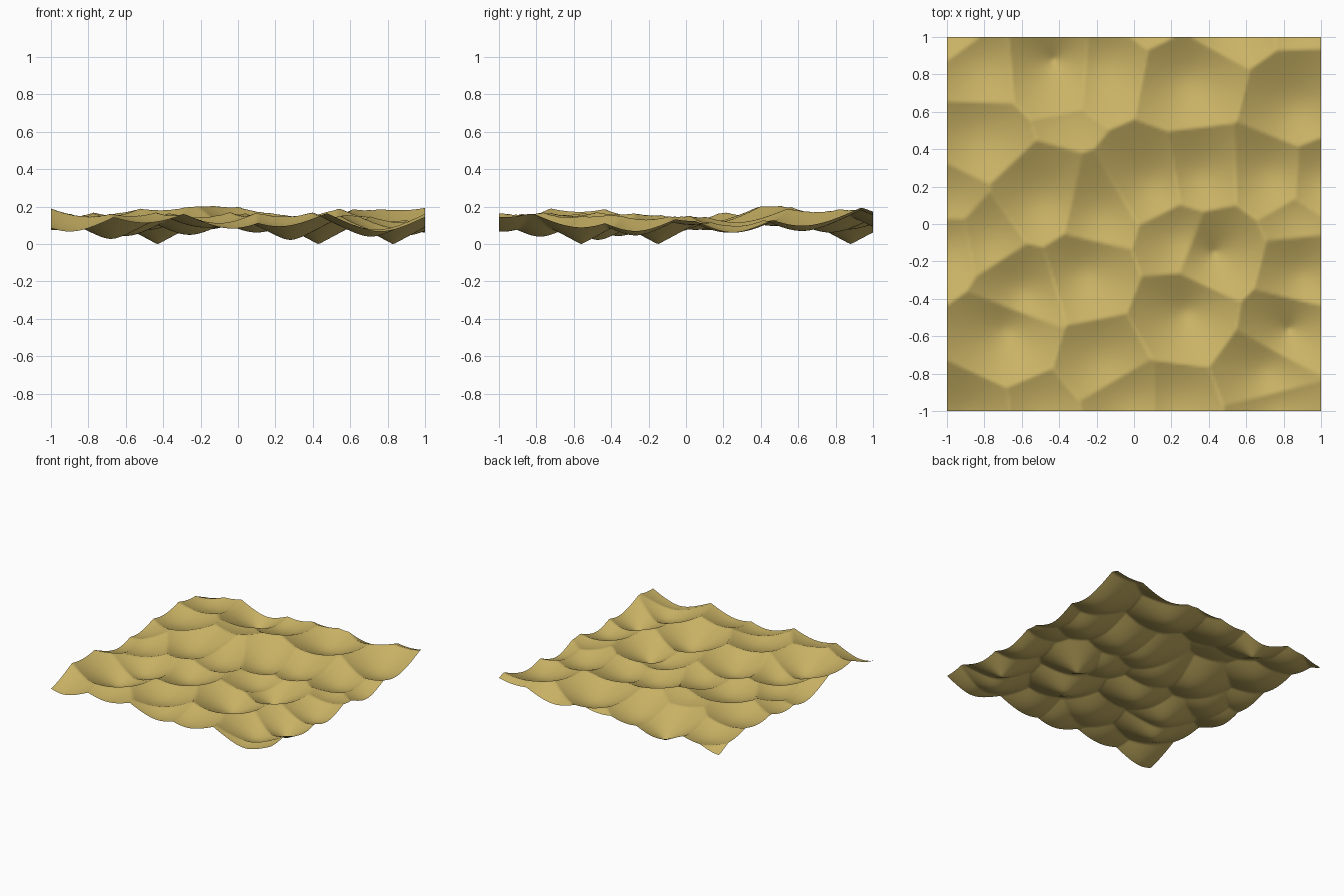
import bpy, bmesh, math

# Hollow centres of the dune cells: x, y, squared depth of the centre below the sheet
HOLLOWS = [
    (-1.00, 1.10, .010), (-.82, .85, .028), (-.43, .88, 0), (-.17, .86, .022),
    (.29, .77, .014), (.08, 1.20, .015), (.50, 1.15, .008), (.85, 1.20, .045),
    (.87, .62, .018), (1.01, .25, .014), (.73, .27, .015), (.35, .26, .014),
    (.10, .22, .014), (-.19, .05, .021), (-.50, .12, .020), (-.37, .59, .086),
    (-.83, .47, .034), (-1.00, .12, .04), (-1.00, -.12, .026), (-.78, -.08, .030),
    (-.60, -.36, .007), (-.26, -.26, .009), (-.68, -.57, .003), (-.90, -1.05, .014),
    (-.50, -1.00, .046), (-.17, -.72, .028), (.28, -.47, .002), (.43, -.15, 0),
    (.25, -.08, .014), (.90, -.27, .008), (.87, .03, .038), (.83, -.56, 0),
    (.71, -.78, .006), (.76, -.98, .016), (-.03, -.96, .025), (.22, -.96, .031),
]
SLOPE = 0.535
SEGMENTS = 150


def height(x, y):
    """Distance to the nearest hollow centre gives bowls that meet in ridges."""
    return SLOPE * math.sqrt(min((x - a) ** 2 + (y - b) ** 2 + w for a, b, w in HOLLOWS))


# Sand sheet: a fine grid displaced into bowls and ridges
bm = bmesh.new()
bmesh.ops.create_grid(bm, x_segments=SEGMENTS, y_segments=SEGMENTS, size=1.0)
for v in bm.verts:
    v.co.z = height(v.co.x, v.co.y)
low = min(v.co.z for v in bm.verts)
for v in bm.verts:
    v.co.z -= low
for f in bm.faces:
    f.smooth = True
mesh = bpy.data.meshes.new("sand_surface")
bm.to_mesh(mesh)
bm.free()
sand = bpy.data.objects.new("sand_surface", mesh)
bpy.context.collection.objects.link(sand)

# Sand colour
mat = bpy.data.materials.new("sand")
mat.diffuse_color = (0.59, 0.45, 0.13, 1)
mesh.materials.append(mat)
